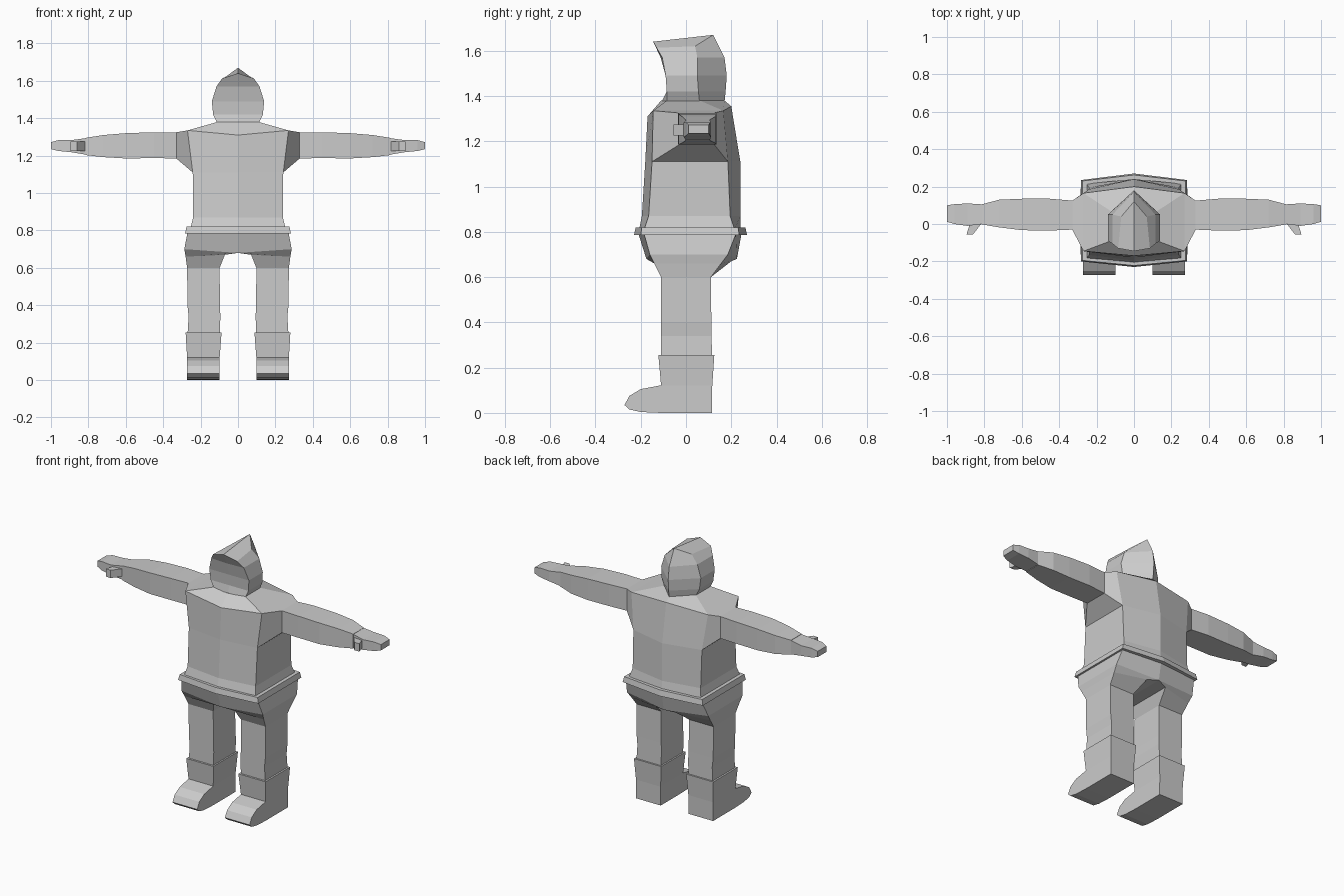
import bpy, bmesh

if "Cube" in bpy.data.objects:
    bpy.data.objects.remove(bpy.data.objects["Cube"])

grey = bpy.data.materials.new("plain grey")
grey.diffuse_color = (0.6, 0.6, 0.6, 1)
grey.use_nodes = True
grey.node_tree.nodes["Principled BSDF"].inputs["Base Color"].default_value = grey.diffuse_color


def loft(bm, rings, closed=True, start=False, end=False, skip=()):
    """Bridge equal-length rings of points; skip holds (ring, span) pairs left open."""
    rows = [[bm.verts.new(p) for p in r] for r in rings]
    n = len(rows[0])
    for k in range(len(rows) - 1):
        for i in range(n if closed else n - 1):
            if (k, i) not in skip:
                j = (i + 1) % n
                bm.faces.new((rows[k][i], rows[k][j], rows[k + 1][j], rows[k + 1][i]))
    if start:
        bm.faces.new(rows[0])
    if end:
        bm.faces.new(rows[-1])


def finish(name, bm):
    """Mirror the half across x, weld the seam and make an object."""
    dup = bmesh.ops.duplicate(bm, geom=bm.verts[:] + bm.edges[:] + bm.faces[:])
    for v in dup["geom"]:
        if isinstance(v, bmesh.types.BMVert):
            v.co.x *= -1
    bmesh.ops.remove_doubles(bm, verts=bm.verts[:], dist=0.0005)
    bmesh.ops.recalc_face_normals(bm, faces=bm.faces[:])
    me = bpy.data.meshes.new(name)
    bm.to_mesh(me)
    bm.free()
    me.materials.append(grey)
    ob = bpy.data.objects.new(name, me)
    bpy.context.collection.objects.link(ob)


def half(z, x, fc, fs, bs, bc):
    """Half outline: front centre, front side, back side, back centre."""
    return [(0, fc, z), (x, fs, z), (x, bs, z), (0, bc, z)]


def across(x, y0, y1, z0, z1):
    """Box section of an arm at a given x."""
    return [(x, y0, z0), (x, y1, z0), (x, y1, z1), (x, y0, z1)]


def level(z, x0, x1, y0, y1):
    """Box section of a leg at a given z."""
    return [(x0, y0, z), (x1, y0, z), (x1, y1, z), (x0, y1, z)]


# Jacket body with sleeves growing out of the open shoulder side
bm = bmesh.new()
chest = half(1.11, 0.242, -0.18, -0.15, 0.185, 0.24)
shoulder = [(0, -0.17, 1.31), (0.27, -0.145, 1.335), (0.27, 0.165, 1.335), (0, 0.20, 1.355)]
neck = half(1.38, 0.11, -0.11, -0.085, 0.06, 0.17)
loft(bm, [half(0.81, 0.255, -0.207, -0.185, 0.215, 0.24),
          half(0.87, 0.24, -0.195, -0.165, 0.195, 0.24),
          chest, shoulder, neck],
     closed=False, start=True, end=True, skip={(2, 1)})
loft(bm, [[chest[1], chest[2], shoulder[2], shoulder[1]],
          across(0.33, -0.03, 0.125, 1.185, 1.325),
          across(0.45, -0.035, 0.135, 1.187, 1.325),
          across(0.60, -0.033, 0.135, 1.185, 1.32),
          across(0.72, -0.018, 0.13, 1.192, 1.31),
          across(0.815, -0.002, 0.105, 1.203, 1.295)], end=True)
finish("jacket", bm)

# Hands and thumbs
bm = bmesh.new()
loft(bm, [across(0.81, 0.0, 0.105, 1.205, 1.294),
          across(0.89, -0.01, 0.11, 1.218, 1.283),
          across(0.96, 0.0, 0.106, 1.225, 1.283),
          across(1.0, 0.012, 0.10, 1.235, 1.272)], start=True, end=True)
loft(bm, [[(x, y, z) for x, y in ((0.81, 0.01), (0.86, -0.055), (0.895, -0.055), (0.875, 0.01))]
          for z in (1.225, 1.275)], start=True, end=True)
finish("hands", bm)

# Hooded head, peak sloping up toward the back
bm = bmesh.new()
loft(bm, [half(1.37, 0.11, -0.11, -0.085, 0.06, 0.17),
          half(1.42, 0.133, -0.085, -0.085, 0.055, 0.175),
          half(1.49, 0.14, -0.09, -0.09, 0.05, 0.18),
          half(1.57, 0.115, -0.112, -0.105, 0.05, 0.17),
          [(0, -0.145, 1.64), (0.085, -0.13, 1.613), (0.068, 0.04, 1.62), (0, 0.12, 1.67)]],
     closed=False, start=True, end=True)
finish("hood", bm)

# Belt band around the hem
bm = bmesh.new()
loft(bm, [half(0.785, 0.283, -0.23, -0.20, 0.235, 0.27),
          half(0.82, 0.275, -0.222, -0.195, 0.23, 0.262)],
     closed=False, start=True, end=True)
finish("belt", bm)

# Trousers: hips dividing into two legs
bm = bmesh.new()
loft(bm, [half(0.79, 0.27, -0.21, -0.185, 0.22, 0.245),
          [(0, -0.175, 0.68), (0.287, -0.16, 0.70), (0.287, 0.185, 0.70), (0, 0.225, 0.68)]],
     closed=False, start=True)
loft(bm, [[(0, -0.175, 0.68), (0.287, -0.16, 0.70), (0.287, 0.185, 0.70), (0, 0.225, 0.68)],
          [(0.07, -0.145, 0.67), (0.28, -0.14, 0.66), (0.28, 0.155, 0.66), (0.07, 0.20, 0.67)],
          level(0.60, 0.098, 0.272, -0.11, 0.11),
          level(0.40, 0.097, 0.27, -0.11, 0.112),
          level(0.34, 0.094, 0.264, -0.11, 0.113),
          level(0.24, 0.098, 0.27, -0.11, 0.115)], end=True, skip={(0, 3)})
# Crotch strip between the legs
a, b, c, d = [bm.verts.new(p) for p in
              ((0, -0.175, 0.68), (0.07, -0.145, 0.67), (0.07, 0.20, 0.67), (0, 0.225, 0.68))]
bm.faces.new((a, b, c, d))
finish("trousers", bm)

# Boot cuffs
bm = bmesh.new()
loft(bm, [level(0.255, 0.088, 0.28, -0.122, 0.125),
          level(0.12, 0.098, 0.272, -0.11, 0.116)], start=True, end=True)
finish("boot_cuffs", bm)

# Boots: side profile carried across the width
bm = bmesh.new()
side = [(0.115, 0), (0.116, 0.122), (-0.11, 0.122), (-0.20, 0.105), (-0.25, 0.075),
        (-0.272, 0.035), (-0.25, 0.015), (-0.20, 0.004), (-0.11, 0)]
loft(bm, [[(x, y, z) for y, z in side] for x in (0.098, 0.272)], start=True, end=True)
finish("boots", bm)
